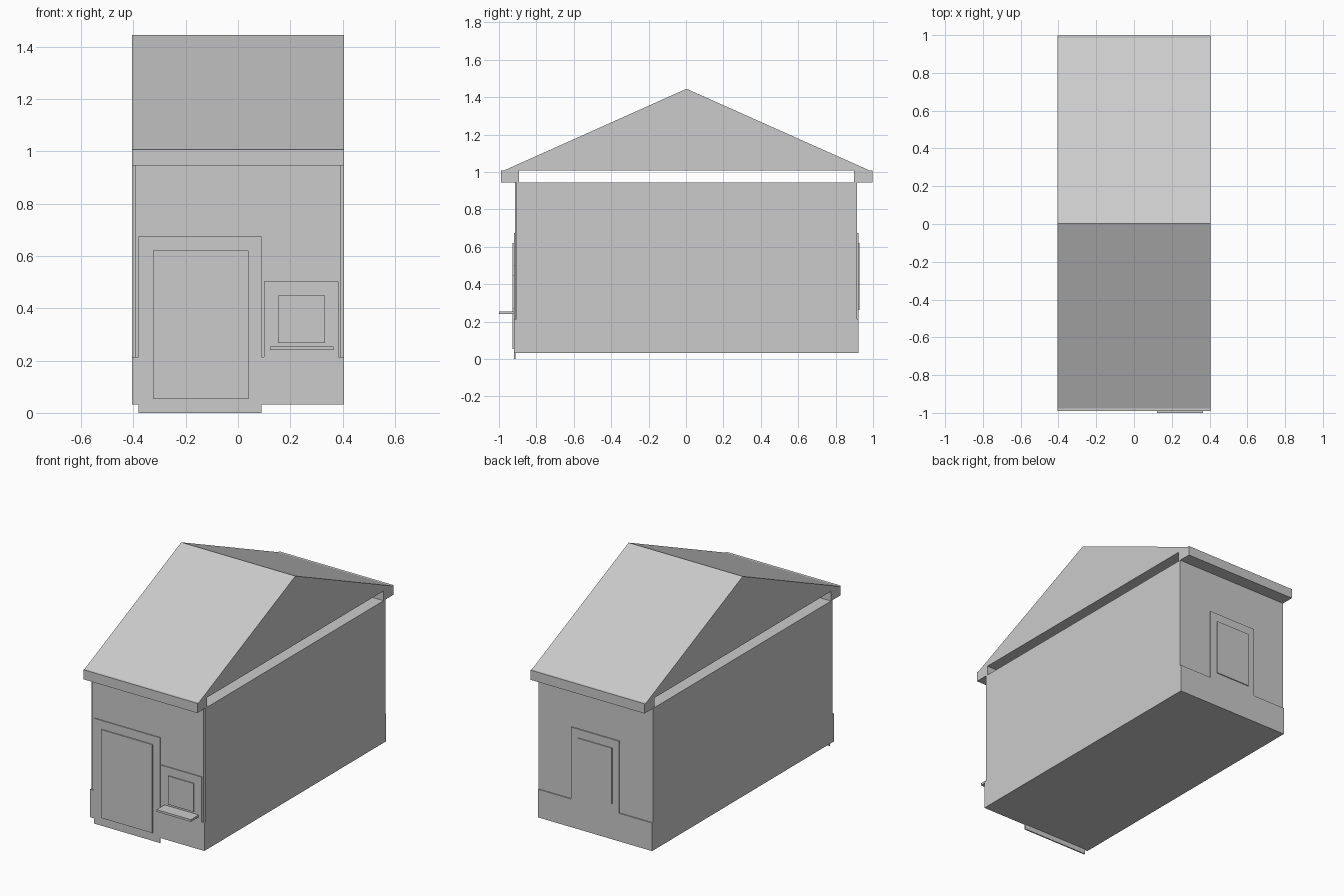
import bpy, bmesh

if "Cube" in bpy.data.objects:
    bpy.data.objects.remove(bpy.data.objects["Cube"])

grey = bpy.data.materials.new("plain grey")
grey.diffuse_color = (0.6, 0.6, 0.6, 1)
grey.use_nodes = True
grey.node_tree.nodes["Principled BSDF"].inputs["Base Color"].default_value = grey.diffuse_color


def extrude_x(name, profile, x0, x1):
    """Extrude a closed (y, z) profile along x."""
    bm = bmesh.new()
    face = bm.faces.new([bm.verts.new((x0, y, z)) for y, z in profile])
    ext = bmesh.ops.extrude_face_region(bm, geom=[face])
    verts = [v for v in ext["geom"] if isinstance(v, bmesh.types.BMVert)]
    bmesh.ops.translate(bm, verts=verts, vec=(x1 - x0, 0, 0))
    bmesh.ops.recalc_face_normals(bm, faces=bm.faces)
    me = bpy.data.meshes.new(name)
    bm.to_mesh(me)
    bm.free()
    me.materials.append(grey)
    ob = bpy.data.objects.new(name, me)
    bpy.context.collection.objects.link(ob)
    return ob


def box(name, x0, x1, y0, y1, z0, z1):
    return extrude_x(name, [(y0, z0), (y1, z0), (y1, z1), (y0, z1)], x0, x1)


W = 0.405          # half width
F, B = -0.92, 0.922  # front and back plinth planes

# Body with a slightly projecting plinth at the front and back
extrude_x("house_body", [(F, 0.033), (B, 0.033), (B, 0.213), (0.915, 0.213),
                         (0.915, 0.945), (-0.906, 0.945), (-0.906, 0.213),
                         (F, 0.213)], -W, W)
# Front wall panel, set in from the corners
box("front_wall_panel", -0.394, 0.394, -0.914, -0.906, 0.213, 0.945)

# Front door: frame flush with the plinth, hanging below it to the ground
extrude_x("door_frame", [(F, 0), (-0.912, 0), (-0.912, 0.675), (F, 0.675)], -0.38, 0.09)
box("door_leaf", -0.325, 0.04, -0.927, -0.918, 0.053, 0.62)

# Front window with sill shelf
box("window_frame", 0.1, 0.384, F, -0.912, 0.213, 0.502)
box("window_pane", 0.153, 0.333, -0.927, -0.918, 0.267, 0.449)
box("window_sill", 0.123, 0.365, -1.0, -0.912, 0.24, 0.254)

# Back window
box("back_window_frame", -0.17, 0.17, 0.913, B, 0.213, 0.675)
box("back_window_pane", -0.122, 0.122, 0.92, 0.928, 0.262, 0.62)

# Eaves beams at the front and back
box("front_eave", -W, W, -0.99, -0.892, 0.945, 1.007)
box("back_eave", -W, W, 0.898, 0.998, 0.945, 1.007)

# Gable roof
extrude_x("roof", [(-0.976, 1.007), (0.984, 1.007), (0.003, 1.445)], -W, W)
